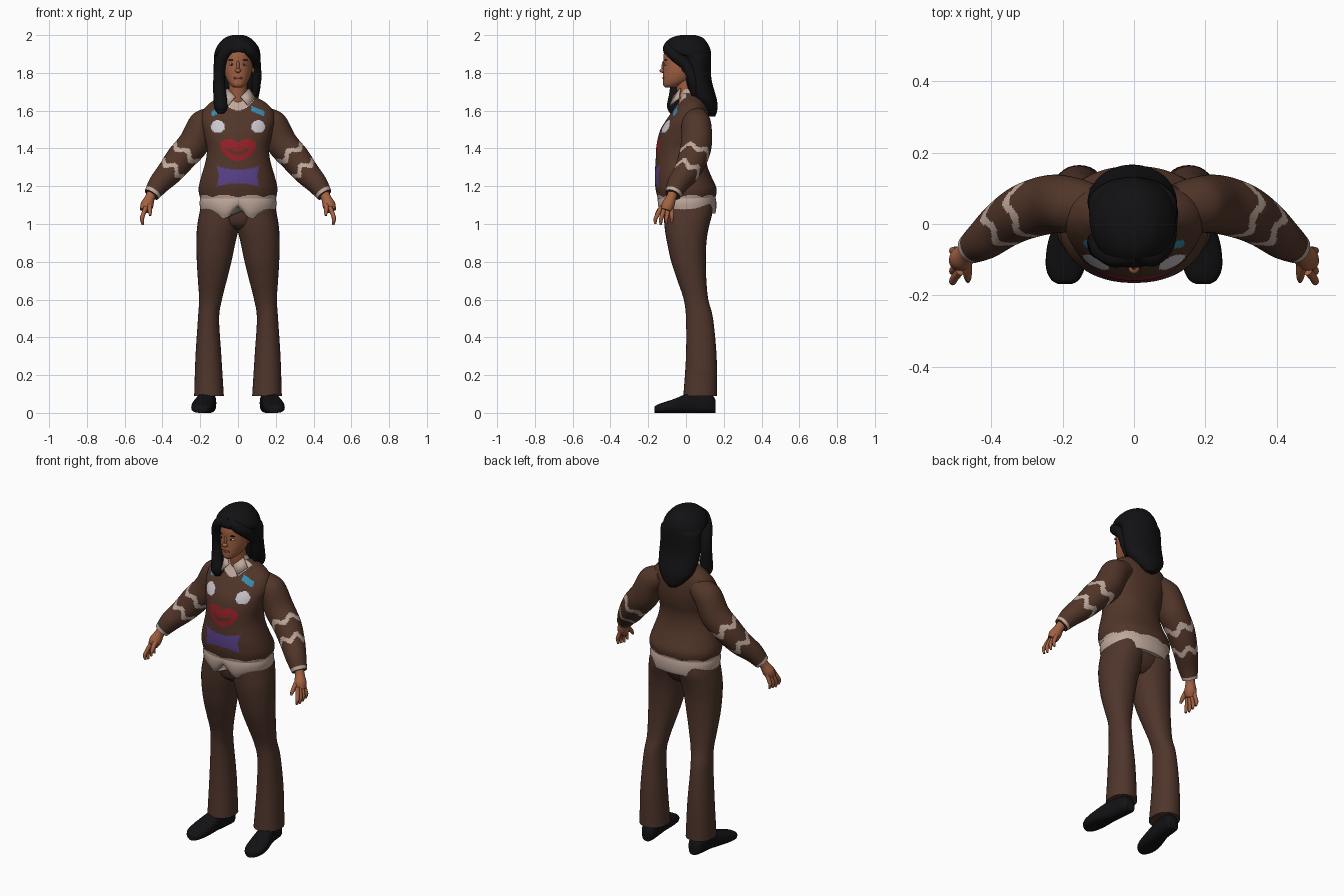
import bpy, bmesh
from math import sin, cos, pi, exp, radians
from mathutils import Vector

cube = bpy.data.objects.get("Cube")
if cube:
    bpy.data.objects.remove(cube, do_unlink=True)


def material(name, *rgb):
    mat = bpy.data.materials.new(name)
    mat.use_nodes = True
    mat.diffuse_color = (*rgb, 1)
    bsdf = mat.node_tree.nodes.get("Principled BSDF")
    bsdf.inputs["Base Color"].default_value = (*rgb, 1)
    bsdf.inputs["Roughness"].default_value = 0.8
    return mat


sweater_brown = material("sweater brown", .083, .036, .022)
trouser_brown = material("trouser brown", .078, .036, .024)
cream = material("cream", .52, .39, .33)
white = material("white", .6, .57, .62)
red = material("red", .3, .015, .02)
purple = material("purple", .1, .055, .26)
blue = material("blue", .04, .26, .42)
skin = material("skin", .36, .12, .055)
black = material("black", .006, .006, .007)
lip = material("lip", .2, .05, .035)


def finish(name, bm, mats):
    bmesh.ops.recalc_face_normals(bm, faces=bm.faces)
    mesh = bpy.data.meshes.new(name)
    bm.to_mesh(mesh)
    bm.free()
    for mat in mats:
        mesh.materials.append(mat)
    obj = bpy.data.objects.new(name, mesh)
    bpy.context.collection.objects.link(obj)
    bpy.ops.object.select_all(action='DESELECT')
    obj.select_set(True)
    bpy.context.view_layer.objects.active = obj
    bpy.ops.object.shade_smooth_by_angle(angle=radians(50))
    return obj


def sides(name, mirror):
    return [("left_" + name, 1), ("right_" + name, -1)] if mirror else [(name, 1)]


def spline(rings, sub):
    """Catmull-Rom interpolation through ring records."""
    padded = [rings[0]] + rings + [rings[-1]]
    out = []
    for a, b, c, d in zip(padded, padded[1:], padded[2:], padded[3:]):
        for k in range(sub):
            t = k / sub
            out.append([q + t / 2 * (r - p + t * (2*p - 5*q + 4*r - s + t * (3*(q - r) + s - p)))
                        for p, q, r, s in zip(a, b, c, d)])
    return out + [rings[-1]]


def loft(name, rings, mats, n=32, sub=5, power=2, rule=None, warp=None, mirror=False):
    """Skin through rings of (centre, half-axis U, half-axis V)."""
    fine = spline(rings, sub)
    for label, side in sides(name, mirror):
        bm = bmesh.new()
        loops = []
        for i, r in enumerate(fine):
            centre, u, v = Vector(r[:3]), Vector(r[3:6]), Vector(r[6:])
            loop = []
            for j in range(n):
                c, s = cos(2 * pi * j / n), sin(2 * pi * j / n)
                c = abs(c) ** (2 / power) * (1 if c > 0 else -1)
                s = abs(s) ** (2 / power) * (1 if s > 0 else -1)
                co = centre + u * c + v * s
                if warp:
                    co = warp(co, i / (len(fine) - 1))
                loop.append(bm.verts.new((co.x * side, co.y, co.z)))
            loops.append(loop)
        for i, (low, high) in enumerate(zip(loops, loops[1:])):
            for j in range(n):
                k = (j + 1) % n
                face = bm.faces.new((low[j], low[k], high[k], high[j]))
                if rule:
                    face.material_index = rule(face.calc_center_median(), (i + .5) / sub,
                                               2 * pi * (j + .5) / n)
        bm.faces.new(loops[0])
        bm.faces.new(loops[-1])
        finish(label, bm, mats)


def level(z, x0, x1, y0, y1):
    return [(x0 + x1) / 2, (y0 + y1) / 2, z, (x1 - x0) / 2, 0, 0, 0, (y1 - y0) / 2, 0]


def even(z, half, y0, y1):
    return level(z, -half, half, y0, y1)


def tube(name, points, mats, **options):
    rings = []
    for i, (x, y, z, r) in enumerate(points):
        ahead, behind = points[min(i + 1, len(points) - 1)], points[max(i - 1, 0)]
        along = Vector(ahead[:3]) - Vector(behind[:3])
        u = along.cross(Vector((0, 1, 0))).normalized()
        v = along.cross(u).normalized()
        rings.append([x, y, z, *(u * r), *(v * r)])
    loft(name, rings, mats, **options)


def ball(name, centre, scale, mat, mirror=False):
    for label, side in sides(name, mirror):
        bm = bmesh.new()
        bmesh.ops.create_uvsphere(bm, u_segments=20, v_segments=12, radius=1)
        bmesh.ops.scale(bm, vec=scale, verts=bm.verts)
        bmesh.ops.translate(bm, vec=(centre[0] * side, *centre[1:]), verts=bm.verts)
        finish(label, bm, [mat])


# Sweater with knitted face, bow, buttons and neckline
def sweater_pattern(co, t, angle):
    x, z, w = co.x, co.z, abs(co.x)
    if z < 1.15 + .005 * sin(9 * angle):
        return 1
    if co.y > 0:
        return 0
    if z > 1.6 + 8 * x * x:
        return 1
    if ((w - .107) / .037) ** 2 + ((z - 1.515) / .034) ** 2 < 1:
        return 2
    smile = w < .055 and abs(z - 1.375 - 8 * x * x) < .009
    if w < .095 and 1.335 + 7 * x * x < z < 1.43 + .022 * sin(pi * w / .095) and not smile:
        return 3
    rise = abs(z - 1.253)
    if w < .1 + .25 * rise and rise < .036 + 1.6 * x * x:
        return 4
    if abs(w - .105) < .035 and abs(z - 1.597 + .4 * (w - .105)) < .014:
        return 5
    return 0


loft("sweater_body", [even(*r) for r in (
    (1.135, .200, -.150, .155), (1.17, .208, -.158, .162), (1.2, .207, -.163, .158),
    (1.25, .195, -.165, .135), (1.3, .18, -.163, .115), (1.35, .168, -.16, .105),
    (1.4, .165, -.158, .105), (1.45, .175, -.15, .115), (1.5, .185, -.135, .122),
    (1.55, .195, -.105, .122), (1.6, .185, -.07, .118), (1.64, .15, -.04, .105),
    (1.67, .1, -.03, .085), (1.69, .065, -.025, .07))],
    [sweater_brown, cream, white, red, purple, blue],
    n=180, sub=9, power=2.2, rule=sweater_pattern)


# Sleeves with wavy bands and cuffs
def sleeve_pattern(co, k, angle):
    wave = .15 * sin(5 * angle)
    return int(abs(k - 2.75 + wave) < .16 or abs(k - 3.9 + wave) < .16 or k > 5.65)


tube("sleeve", [(.11, .05, 1.57, .06), (.18, .055, 1.53, .078), (.235, .055, 1.425, .082),
                (.305, .035, 1.345, .078), (.365, 0, 1.27, .068), (.42, -.045, 1.21, .056),
                (.458, -.07, 1.155, .042)],
     [sweater_brown, cream], n=60, sub=18, rule=sleeve_pattern, mirror=True)


# Shirt tails below the sweater, parted at the front
def part_tails(co, t):
    if co.y < 0:
        co.z += t * (.04 * exp(-(co.x / .03) ** 2) - .025 * exp(-((abs(co.x) - .07) / .04) ** 2))
    return co


loft("shirt_tails", [even(1.17, .19, -.14, .15), even(1.12, .203, -.15, .16),
                     even(1.08, .2, -.145, .16), even(1.055, .194, -.13, .155)],
     [cream], n=64, power=2.2, warp=part_tails)

# Shirt collar
loft("collar_band", [even(1.66, .066, -.035, .085), even(1.69, .06, -.038, .08),
                     even(1.715, .053, -.035, .07)], [cream])
for label, side in sides("collar_flap", True):
    bm = bmesh.new()
    corners = ((.012, -.064, 1.672), (.056, -.025, 1.715), (.09, -.035, 1.665), (.05, -.08, 1.625))
    bm.faces.new([bm.verts.new((x * side, y, z)) for x, y, z in corners])
    flap = finish(label, bm, [cream])
    flap.modifiers.new("thickness", 'SOLIDIFY').thickness = .008

# Trousers
loft("trouser_leg", [level(*r) for r in (
    (.09, .075, .232, -.014, .165), (.3, .088, .225, 0, .162), (.5, .1, .212, 0, .143),
    (.6, .085, .206, -.012, .118), (.7, .06, .212, -.045, .108), (.8, .035, .218, -.078, .105),
    (.9, .014, .22, -.1, .108), (.98, -.005, .217, -.113, .12), (1.06, -.02, .204, -.118, .14),
    (1.12, -.03, .19, -.12, .14))], [trouser_brown], power=2.15, mirror=True)
loft("trouser_seat", [even(.97, .06, -.06, .07), even(1, .13, -.1, .105),
                      even(1.06, .19, -.115, .135), even(1.13, .19, -.12, .14)], [trouser_brown])

# Shoes, lofted from heel to toe
loft("shoe", [[x, y, top / 2, half, 0, 0, 0, 0, top / 2] for y, x, half, top in (
    (.155, .155, .028, .07), (.13, .157, .042, .1), (.05, .165, .045, .115),
    (0, .175, .05, .1), (-.06, .185, .058, .075), (-.12, .192, .055, .055),
    (-.155, .193, .04, .042), (-.168, .193, .02, .03))], [black], power=2.7, mirror=True)

# Hands
tube("palm", [(.455, -.068, 1.165, .026), (.468, -.08, 1.135, .027), (.482, -.095, 1.1, .034),
              (.492, -.105, 1.07, .028)], [skin], mirror=True)
for i, finger in enumerate(("little", "ring", "middle", "index")):
    y = -.075 - .019 * i
    drop = .006 * abs(i - 2)
    tube(finger + "_finger", [(.487, y, 1.09, .012), (.502, y - .006 * i, 1.05, .0115),
                              (.508, y - .01 * i, 1.02 + drop, .01),
                              (.503, y - .01 * i, .995 + drop, .006)],
         [skin], n=12, mirror=True)
tube("thumb", [(.468, -.095, 1.12, .014), (.468, -.125, 1.09, .014), (.466, -.148, 1.065, .011),
               (.465, -.16, 1.045, .006)], [skin], n=12, mirror=True)

# Neck, head and face
loft("neck", [even(1.6, .05, -.03, .07), even(1.68, .048, -.044, .06), even(1.78, .05, -.06, .055)],
     [skin])
loft("head", [even(*r) for r in (
    (1.722, .02, -.108, -.06), (1.735, .038, -.12, -.02), (1.76, .057, -.122, .03),
    (1.8, .072, -.121, .07), (1.85, .078, -.119, .085), (1.9, .078, -.118, .09),
    (1.95, .065, -.1, .085), (1.98, .03, -.05, .05))], [skin])
ball("nose_tip", (0, -.122, 1.812), (.016, .018, .012), skin)
ball("nose_bridge", (0, -.115, 1.835), (.009, .014, .03), skin)
ball("lips", (0, -.116, 1.773), (.024, .009, .008), lip)
ball("eye", (.033, -.103, 1.845), (.014, .012, .007), white, True)
ball("iris", (.033, -.111, 1.845), (.006, .006, .006), black, True)
ball("eyebrow", (.035, -.107, 1.868), (.018, .008, .003), black, True)
ball("ear", (.079, -.005, 1.83), (.012, .02, .03), skin, True)

# Hair: crown and back, then the swept front locks
loft("hair_back", [level(*r) for r in (
    (2, -.03, .03, -.03, .05), (1.985, -.07, .065, -.08, .09), (1.95, -.105, .1, -.115, .118),
    (1.92, -.12, .115, -.122, .13), (1.9, -.125, .118, -.1, .132), (1.88, -.127, .12, -.03, .132),
    (1.8, -.13, .12, -.015, .132), (1.75, -.13, .12, -.005, .138), (1.7, -.125, .115, .01, .152),
    (1.65, -.11, .1, .035, .165), (1.6, -.07, .06, .08, .165), (1.57, -.03, .02, .11, .155))],
    [black], n=40)
tube("left_hair_lock", [(.01, -.09, 1.955, .02), (.05, -.09, 1.925, .03), (.082, -.055, 1.89, .032),
                        (.092, .01, 1.83, .03), (.092, .04, 1.75, .03), (.085, .045, 1.68, .015)],
     [black], n=20)
tube("right_hair_lock", [(.01, -.09, 1.955, .02), (-.05, -.09, 1.925, .032),
                         (-.088, -.07, 1.87, .032), (-.1, -.05, 1.78, .03),
                         (-.097, -.055, 1.69, .034), (-.09, -.065, 1.62, .036),
                         (-.088, -.068, 1.585, .018)], [black], n=20)
